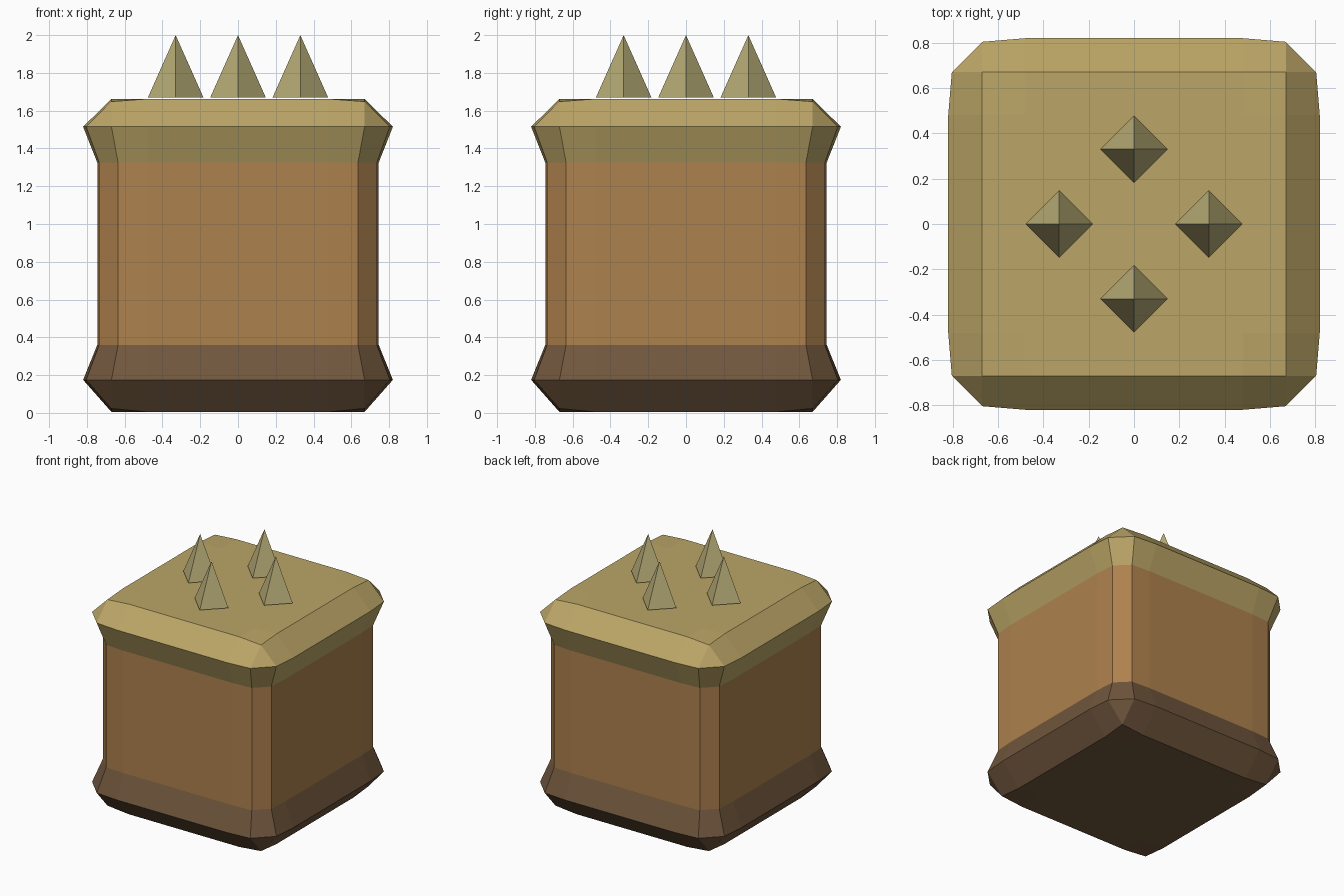
import bpy, bmesh
from math import pi

if "Cube" in bpy.data.objects:
    bpy.data.objects.remove(bpy.data.objects["Cube"])


def material(name, rgb):
    m = bpy.data.materials.new(name)
    m.diffuse_color = (*rgb, 1)
    m.use_nodes = True
    m.node_tree.nodes["Principled BSDF"].inputs["Base Color"].default_value = m.diffuse_color
    return m


sand = material("sand", (0.50, 0.38, 0.135))
bark = material("bark", (0.42, 0.22, 0.075))
earth = material("earth", (0.165, 0.095, 0.047))
spike_mat = material("spike", (0.47, 0.41, 0.18))

INNER = 0.48  # extra loops that give each side its slight bulge


def ring(bm, half, flat, sag, z, zdrop=0.0):
    """Square with cut corners; side middles stand out by sag, corners shift by zdrop."""
    side = [(-flat, -half + sag, z - zdrop), (-INNER, -half, z),
            (INNER, -half, z), (flat, -half + sag, z - zdrop)]
    verts = []
    for _ in range(4):
        verts += [bm.verts.new(p) for p in side]
        side = [(-y, x, zz) for x, y, zz in side]
    return verts


def band(name, rings, mat, cap=None):
    """Loft rings; cap = index of the ring closed with a flat inner panel."""
    bm = bmesh.new()
    loops = [ring(bm, *r) for r in rings]
    for a, b in zip(loops, loops[1:]):
        for i in range(16):
            j = (i + 1) % 16
            bm.faces.new((a[i], a[j], b[j], b[i]))
    if cap is not None:
        r, z = loops[cap], rings[cap][3]
        inner = [bm.verts.new((x * INNER, y * INNER, z))
                 for x, y in ((-1, -1), (1, -1), (1, 1), (-1, 1))]
        bm.faces.new(inner)
        for k in range(4):
            n = (k + 1) % 4
            s = 4 * k
            bm.faces.new((r[s + 1], r[s + 2], inner[n], inner[k]))
            bm.faces.new((r[s + 2], r[s + 3], r[(s + 5) % 16], inner[n]))
        bmesh.ops.remove_doubles(bm, verts=bm.verts, dist=0.002)
    bmesh.ops.recalc_face_normals(bm, faces=bm.faces)
    me = bpy.data.meshes.new(name)
    bm.to_mesh(me)
    bm.free()
    me.materials.append(mat)
    ob = bpy.data.objects.new(name, me)
    bpy.context.collection.objects.link(ob)
    return ob


# Rings: half size, flat half width, side bulge, height, corner z shift
foot = (0.67, 0.67, 0.0, 0.005, -0.018)
base_rim = (0.82, 0.67, 0.016, 0.175, 0)
body_low = (0.745, 0.635, 0.01, 0.36, 0)
body_high = (0.745, 0.635, 0.01, 1.325, 0)
cap_rim = (0.82, 0.67, 0.016, 1.515, 0)
crown = (0.67, 0.67, 0.0, 1.662, 0.014)

band("base", [foot, base_rim, body_low], earth, cap=0)
band("body", [body_low, body_high], bark)
band("cap", [body_high, cap_rim, crown], sand, cap=2)

# Four-sided spikes on the top
for i, (x, y) in enumerate(((0.33, 0), (0, 0.33), (-0.33, 0), (0, -0.33))):
    bpy.ops.mesh.primitive_cone_add(vertices=4, radius1=0.147, depth=0.33,
                                    location=(x, y, 1.835))
    spike = bpy.context.object
    spike.name = f"spike_{i + 1}"
    spike.data.materials.append(spike_mat)
